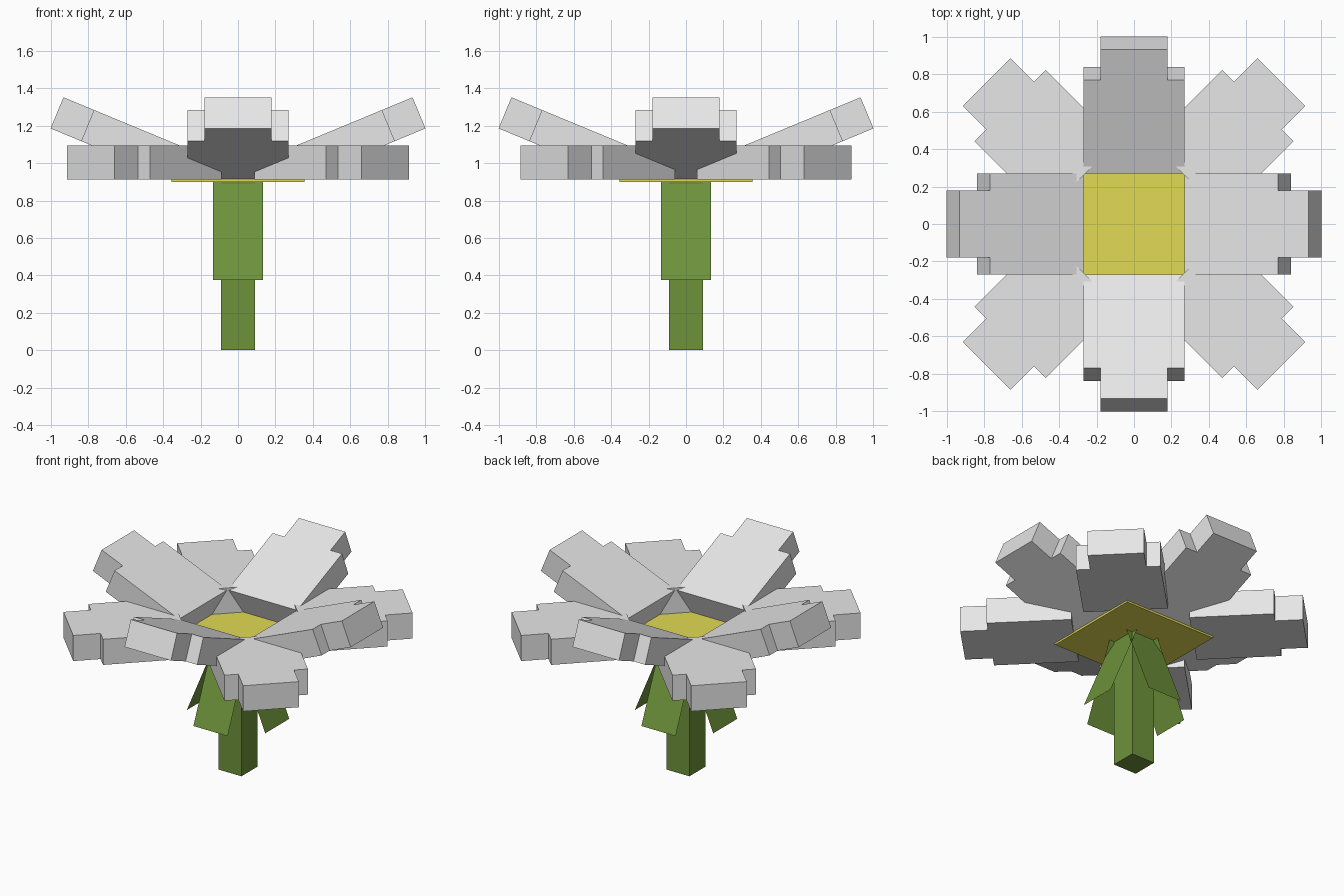
import bpy, bmesh, math
from mathutils import Matrix, Vector

if "Cube" in bpy.data.objects:
    bpy.data.objects.remove(bpy.data.objects["Cube"])


def material(name, rgb):
    m = bpy.data.materials.new(name)
    m.diffuse_color = (*rgb, 1)
    m.use_nodes = True
    m.node_tree.nodes["Principled BSDF"].inputs["Base Color"].default_value = m.diffuse_color
    return m


WHITE = material("petal white", (0.80, 0.80, 0.80))
YELLOW = material("centre yellow", (0.76, 0.70, 0.09))
GREEN = material("stem green", (0.155, 0.29, 0.042))
TILT = math.radians(22.5)


def finish(name, bm, mat):
    bmesh.ops.recalc_face_normals(bm, faces=bm.faces)
    me = bpy.data.meshes.new(name)
    bm.to_mesh(me)
    bm.free()
    me.materials.append(mat)
    ob = bpy.data.objects.new(name, me)
    bpy.context.collection.objects.link(ob)


def box(name, half, z0, z1, mat):
    bm = bmesh.new()
    bmesh.ops.create_cube(bm, size=1, matrix=Matrix.Translation((0, 0, (z0 + z1) / 2))
                          @ Matrix.Diagonal((2 * half, 2 * half, z1 - z0, 1)))
    finish(name, bm, mat)


def petal(name, matrix):
    # Stepped outline running along +x, top at z = 0, extruded downwards
    half = [(0, 0.27), (0.541, 0.27), (0.541, 0.18), (0.718, 0.18)]
    outline = half + [(x, -y) for x, y in reversed(half)]
    bm = bmesh.new()
    face = bm.faces.new([bm.verts.new((x, y, 0)) for x, y in outline])
    ext = bmesh.ops.extrude_face_region(bm, geom=[face])
    verts = [g for g in ext["geom"] if isinstance(g, bmesh.types.BMVert)]
    bmesh.ops.translate(bm, verts=verts, vec=Vector((0, 0, -0.18)))
    bm.transform(matrix)
    finish(name, bm, WHITE)


# Stem and flower centre
box("stem", 0.09, 0, 0.90, GREEN)
box("flower_centre", 0.356, 0.90, 0.915, YELLOW)

for i in range(4):
    turn = Matrix.Rotation(i * math.pi / 2, 4, 'Z')

    # Raised petals along the axes
    petal(f"raised_petal_{i + 1}", turn @ Matrix.Translation((0.27, 0, 1.077))
          @ Matrix.Rotation(-TILT, 4, 'Y'))

    # Flat diagonal petals
    sx, sy = ((1, 1), (-1, 1), (-1, -1), (1, -1))[i]
    petal(f"flat_petal_{i + 1}", Matrix.Translation((0.28 * sx, 0.251 * sy, 1.093))
          @ Matrix.Rotation(math.atan2(sy, sx), 4, 'Z'))

    # Drooping single-sheet leaves
    bm = bmesh.new()
    bm.faces.new([bm.verts.new(p) for p in ((0.085, -0.133, 0.90), (0.305, -0.133, 0.376),
                                            (0.305, 0.133, 0.376), (0.085, 0.133, 0.90))])
    bm.transform(turn)
    finish(f"leaf_{i + 1}", bm, GREEN)
